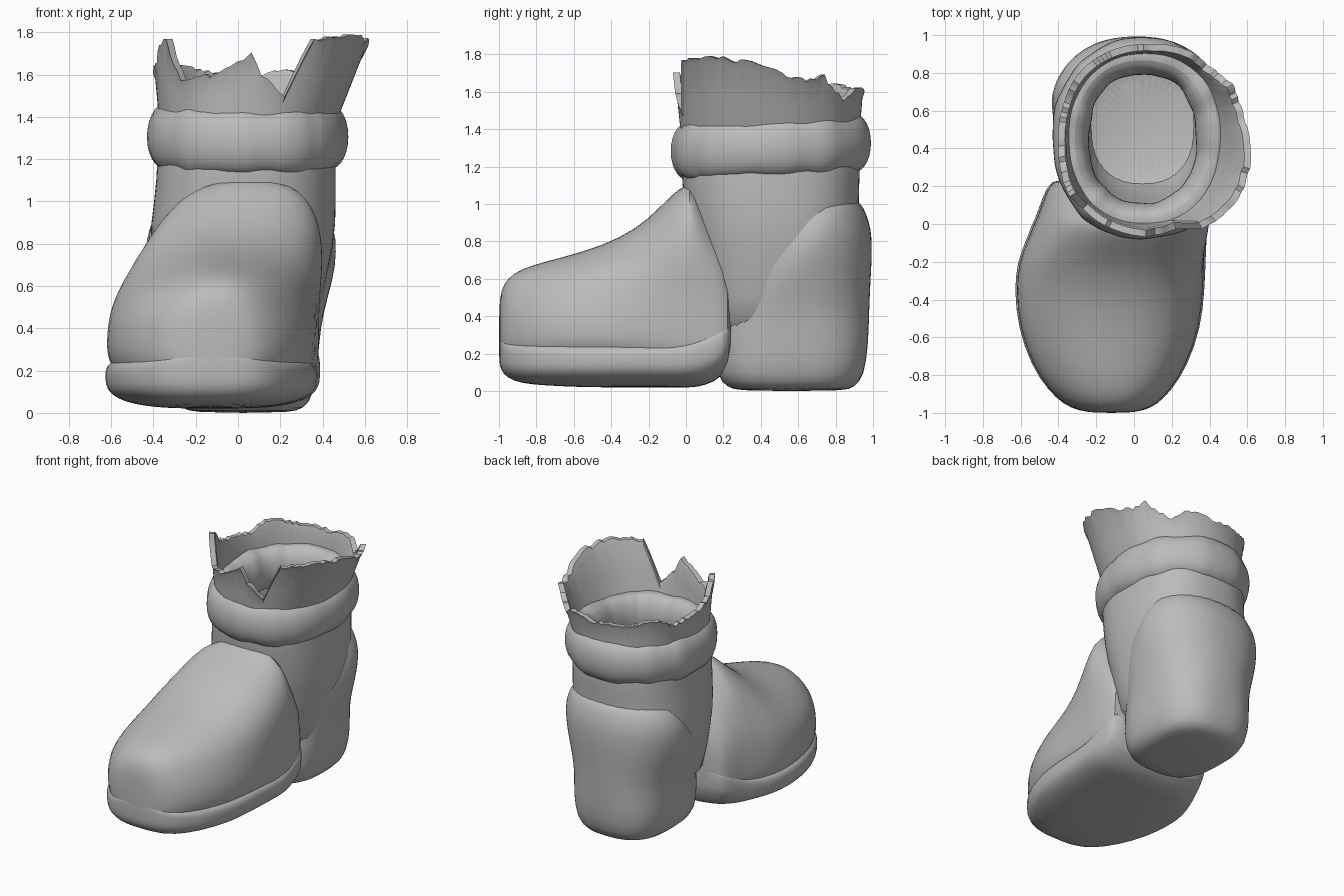
import bpy, bmesh, random
from math import sin, cos, pi, radians

random.seed(4)
SIDES = 40

if "Cube" in bpy.data.objects:
    bpy.data.objects.remove(bpy.data.objects["Cube"])

grey = bpy.data.materials.new("plain grey")
grey.use_nodes = True
grey.diffuse_color = (0.5, 0.5, 0.5, 1)
grey.node_tree.nodes["Principled BSDF"].inputs["Base Color"].default_value = (0.5, 0.5, 0.5, 1)


def power(value, n):
    """Signed superellipse coordinate."""
    return (1 if value >= 0 else -1) * abs(value) ** (2 / n)


def level_ring(z, x0, x1, y0, y1, n=2.4, sides=SIDES):
    """Rounded horizontal outline inside the given extents."""
    ring = []
    for i in range(sides):
        a = 2 * pi * i / sides
        ring.append(((x0 + x1) / 2 + (x1 - x0) / 2 * power(cos(a), n),
                     (y0 + y1) / 2 + (y1 - y0) / 2 * power(sin(a), n), z))
    return ring


def upright_ring(y, x0, x1, z0, z1, zc, n):
    """Rounded cross-section of the foot, widest at zc, leaning left as it rises."""
    ring = []
    for i in range(SIDES):
        a = 2 * pi * i / SIDES
        s = power(sin(a), n)
        z = zc + s * ((z1 - zc) if s > 0 else (zc - z0))
        ring.append(((x0 + x1) / 2 + (x1 - x0) / 2 * power(cos(a), n)
                     + .2 * max(0, z - .5), y, z))
    return ring


def loft(name, rings, capped=True, closed=False, smooth=1):
    """Skin a list of equal rings into one object."""
    bm = bmesh.new()
    rows = [[bm.verts.new(p) for p in ring] for ring in rings]
    pairs = list(zip(rows, rows[1:]))
    if closed:
        pairs.append((rows[-1], rows[0]))
    for low, high in pairs:
        for i in range(len(low)):
            j = (i + 1) % len(low)
            bm.faces.new((low[i], low[j], high[j], high[i]))
    if capped:
        for row in (rows[0], rows[-1]):
            bm.faces.new(row)
    bmesh.ops.recalc_face_normals(bm, faces=bm.faces)
    mesh = bpy.data.meshes.new(name)
    bm.to_mesh(mesh)
    bm.free()
    mesh.materials.append(grey)
    obj = bpy.data.objects.new(name, mesh)
    bpy.context.collection.objects.link(obj)
    if smooth:
        obj.modifiers.new("rounding", 'SUBSURF').levels = smooth
        obj.modifiers["rounding"].render_levels = smooth
    return obj


def apply_modifiers(obj):
    bpy.context.view_layer.objects.active = obj
    for modifier in list(obj.modifiers):
        bpy.ops.object.modifier_apply(modifier=modifier.name)


# Foot upper and its sole share one plan: y, right x, left x, sole bottom, upper top
PLAN = [
    (-1.0, -.2, -.04, .16, .44), (-.99, -.29, .05, .11, .54),
    (-.955, -.375, .125, .07, .605), (-.88, -.455, .2, .04, .655),
    (-.75, -.545, .285, .03, .695), (-.55, -.615, .355, .02, .745),
    (-.35, -.635, .375, .02, .82), (-.2, -.62, .38, .02, .92),
    (-.08, -.57, .385, .02, 1.05), (0, -.54, .39, .02, 1.11), (.04, -.52, .39, .02, 1.1),
    (.1, -.5, .39, .03, .99), (.2, -.46, .38, .07, .81), (.25, -.42, .37, .2, .66)]


def sole_top(y):
    return .285 + max(0, y + .05) * .45


foot_upper = loft("foot_upper", [
    upright_ring(y, x0 + .008, x1 - .008, bottom + .03, top, .32,
                 2.15 + min(.65, max(0, 1.8 * (y + .38))))
    for y, x0, x1, bottom, top in PLAN])
sole = loft("sole", [
    upright_ring(y, x0, x1, bottom, sole_top(y), bottom * .4 + sole_top(y) * .6, 3)
    for y, x0, x1, bottom, top in PLAN])

# Heel block rising into the rounded back counter
HEEL = [
    (0, -.2, .25, .28, .85), (.02, -.27, .31, .22, .9), (.08, -.33, .36, .16, .955),
    (.25, -.35, .38, .16, .975), (.4, -.36, .39, .16, .98), (.55, -.4, .425, .12, .985),
    (.7, -.445, .47, .08, .995), (.83, -.46, .49, .05, .995), (.91, -.45, .485, .04, .98),
    (.98, -.425, .475, .03, .95), (1.05, -.375, .45, .03, .915)]
heel = loft("heel", [level_ring(*row, n=2.7 if row[0] < .3 else 2.3) for row in HEEL])
apply_modifiers(heel)

# Slanted front edge of the counter, easing down onto the shaft
bm = bmesh.new()
bm.from_mesh(heel.data)
bmesh.ops.bisect_plane(bm, geom=bm.verts[:] + bm.edges[:] + bm.faces[:],
                       plane_co=(0, .25, .4), plane_no=(0, -1.25, 1), clear_outer=True)
bmesh.ops.holes_fill(bm, edges=[e for e in bm.edges if e.is_boundary])
for v in bm.verts:
    depth = (1.25 * (v.co.y - .25) - (v.co.z - .4)) / 1.6
    if v.co.z > .4 and depth < .14:
        v.co.x = .015 + (v.co.x - .015) * (1 - .07 * (1 - depth / .14) ** 2)
bmesh.ops.recalc_face_normals(bm, faces=bm.faces)
bm.to_mesh(heel.data)
bm.free()

# Ankle shaft
SHAFT = [
    (.25, -.33, .34, .1, .7), (.5, -.375, .385, .08, .85), (.8, -.43, .46, .02, .92),
    (1.0, -.395, .465, -.01, .925), (1.2, -.38, .46, -.03, .93), (1.42, -.38, .47, -.03, .94)]
shaft = loft("shaft", [level_ring(*row) for row in SHAFT])

# Hollow inside of the boot
cavity = loft("cavity_cutter", [level_ring(*row) for row in (
    (.4, -.22, .31, .22, .83), (.45, -.25, .34, .19, .85), (.8, -.3, .38, .11, .87),
    (1.2, -.33, .41, .03, .89), (1.6, -.34, .43, .01, .9))])
cavity.hide_render = True
for part in (foot_upper, heel, shaft):
    hollow = part.modifiers.new("hollow", 'BOOLEAN')
    hollow.operation = 'DIFFERENCE'
    hollow.solver = 'EXACT'
    hollow.object = cavity
    apply_modifiers(part)
bpy.data.objects.remove(cavity)


def roll(name, extents, z, wide, tall, lump, slope):
    """Lumpy padded ring whose centre line fills the extents."""
    count = 72
    path = level_ring(z, *extents, n=2.2, sides=count)
    cx, cy = (extents[0] + extents[1]) / 2, (extents[2] + extents[3]) / 2
    rings = []
    for i, (x, y, height) in enumerate(path):
        a = 2 * pi * i / count
        dx, dy = x - cx, y - cy
        length = (dx * dx + dy * dy) ** .5
        swell = 1 + lump * (sin(5 * a) + sin(11 * a + 1) + random.uniform(-1, 1))
        ring = []
        for k in range(14):
            b = 2 * pi * k / 14
            out = wide * swell * power(cos(b), 2.1) / length
            ring.append((x + dx * out, y + dy * out,
                         height + slope * dy + tall * swell * power(sin(b), 2.1)))
        rings.append(ring)
    return loft(name, rings, capped=False, closed=True)


# Padded cuff and the crumpled lining within
roll("padded_cuff", (-.335, .425, .015, .89), 1.305, .1, .16, .03, .05)
roll("lining_fold_upper", (-.345, .435, .005, .905), 1.38, .035, .03, .15, .06)
roll("lining_fold_lower", (-.32, .41, .05, .885), 1.2, .03, .03, .2, .1)

# Torn collar: angle in degrees from the left side, rim height
TEAR = [
    (-63, 1.76), (-50, 1.78), (-40, 1.79), (-20, 1.77), (0, 1.74), (8, 1.68), (25, 1.66),
    (32, 1.7), (36, 1.64), (50, 1.56), (70, 1.63), (90, 1.6), (120, 1.61), (140, 1.65),
    (160, 1.58), (185, 1.62), (198, 1.66), (203, 1.75), (213, 1.76), (217, 1.66),
    (226, 1.57), (250, 1.6), (262, 1.66), (268, 1.7), (273, 1.59), (288, 1.5), (297, 1.76)]


def rim_height(deg):
    deg = (deg + 63) % 360 - 63
    for (a, za), (b, zb) in zip(TEAR, TEAR[1:]):
        if a <= deg <= b:
            return za + (zb - za) * (deg - a) / (b - a)


def collar_point(deg, z, inset):
    """Point on the flaring collar wall."""
    t = (z - 1.4) / .38
    x0, x1, y0, y1 = -.375 - .035 * t, .475 + .15 * t, -.03 - .04 * t, .93 + .03 * t
    a = radians(deg)
    return ((x0 + x1) / 2 + ((x1 - x0) / 2 - inset) * power(cos(a), 2.2),
            (y0 + y1) / 2 + ((y1 - y0) / 2 - inset) * power(sin(a), 2.2), z)


columns = []
for i in range(120):
    deg = i * 3
    top = rim_height(deg) + random.uniform(-.012, .012)
    mid = (1.36 + top) / 2
    columns.append([collar_point(deg, z, inset) for z, inset in (
        (1.36, 0), (mid, 0), (top - .03, 0), (top, -.008), (top, .028),
        (top - .03, .035), (mid, .035), (1.36, .04))])
loft("torn_collar", columns, capped=False, closed=True, smooth=0)

# Smooth shading with crisp creases
bpy.ops.object.select_all(action='DESELECT')
for obj in bpy.context.collection.objects:
    if obj.type == 'MESH' and grey.name in obj.data.materials:
        obj.select_set(True)
        bpy.context.view_layer.objects.active = obj
bpy.ops.object.shade_smooth_by_angle(angle=radians(35))
